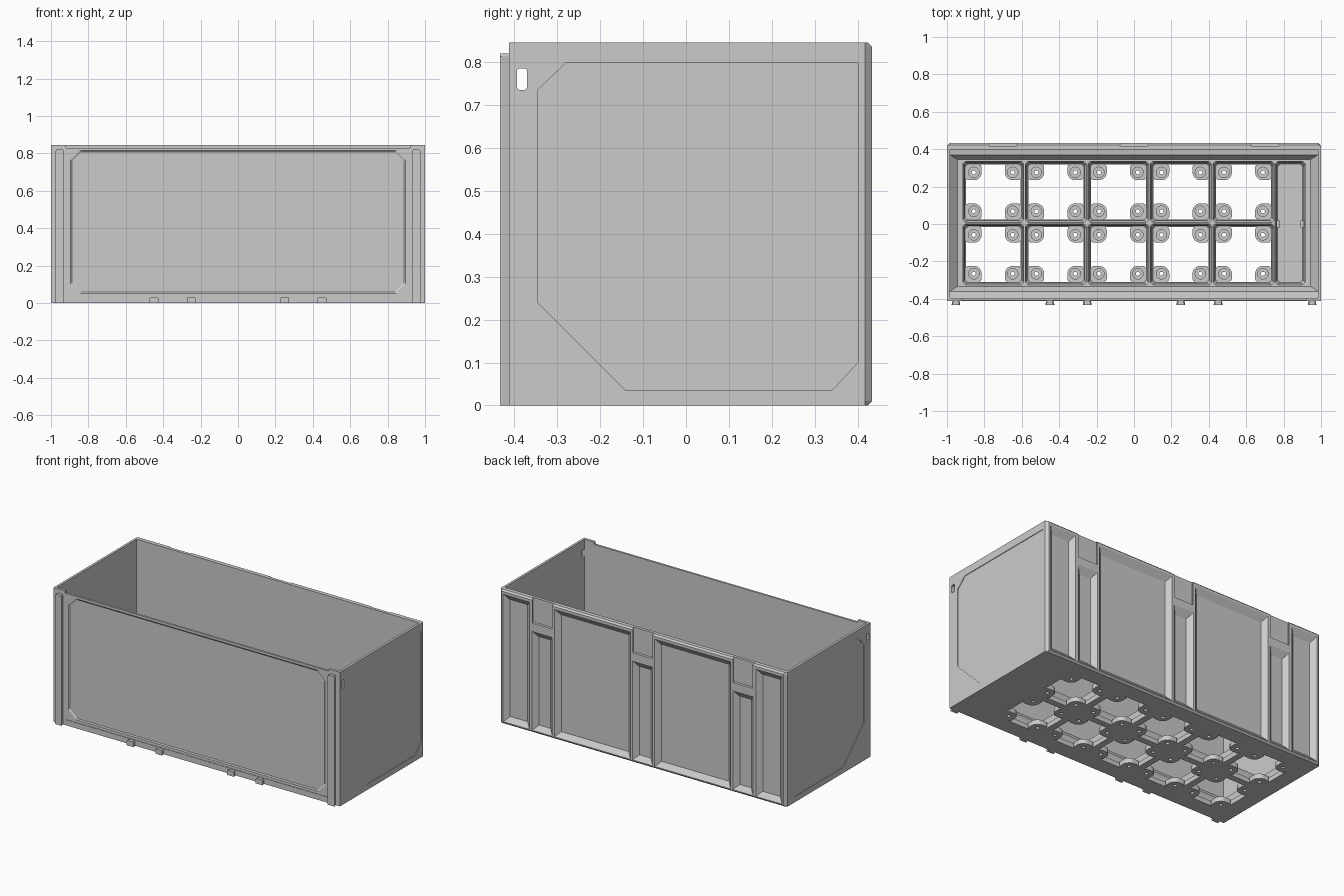
import bpy, bmesh, math

if "Cube" in bpy.data.objects:
    bpy.data.objects.remove(bpy.data.objects["Cube"])


def loft(bm, rings):
    """Closed solid through matching rings of 3D points."""
    vs = [[bm.verts.new(p) for p in r] for r in rings]
    n = len(vs[0])
    for a, b in zip(vs, vs[1:]):
        for i in range(n):
            j = (i + 1) % n
            bm.faces.new((a[i], a[j], b[j], b[i]))
    bm.faces.new(vs[0][::-1])
    bm.faces.new(vs[-1])


def make(name, solids):
    bm = bmesh.new()
    for rings in solids:
        loft(bm, rings)
    bmesh.ops.recalc_face_normals(bm, faces=bm.faces)
    me = bpy.data.meshes.new(name)
    bm.to_mesh(me)
    bm.free()
    ob = bpy.data.objects.new(name, me)
    bpy.context.collection.objects.link(ob)
    return ob


def cut(ob, solids):
    c = make("cutter", solids)
    c.hide_render = True
    m = ob.modifiers.new("cut", 'BOOLEAN')
    m.operation, m.solver, m.object = 'DIFFERENCE', 'EXACT', c
    bpy.context.view_layer.objects.active = ob
    bpy.ops.object.modifier_apply(modifier=m.name)
    bpy.data.objects.remove(c)


def rect(x0, x1, y0, y1):
    return [(x0, y0), (x1, y0), (x1, y1), (x0, y1)]


def octo(x0, x1, y0, y1, c):
    return [(x0 + c, y0), (x1 - c, y0), (x1, y0 + c), (x1, y1 - c),
            (x1 - c, y1), (x0 + c, y1), (x0, y1 - c), (x0, y0 + c)]


def on_z(pts, z):
    return [(a, b, z) for a, b in pts]


def on_y(pts, y):
    return [(a, y, b) for a, b in pts]


def on_x(pts, x):
    return [(x, a, b) for a, b in pts]


def box(x0, x1, y0, y1, z0, z1):
    return [on_z(rect(x0, x1, y0, y1), z) for z in (z0, z1)]


def circle(cx, cy, r, n=20):
    return [(cx + r * math.cos(2 * math.pi * i / n), cy + r * math.sin(2 * math.pi * i / n)) for i in range(n)]


H, FRONT, BACK = 0.845, -0.412, 0.433
FLOOR, TAB = 0.08, 0.03


# Outer shell with softened back edges
def outline(yb):
    return [(-1, FRONT), (1, FRONT), (1, 0.417), (0.985, yb), (-0.985, yb), (-1, 0.417)]


body = make("bin_body", [[on_z(outline(0.423), 0), on_z(outline(BACK), 0.01),
                          on_z(outline(BACK), H - 0.01), on_z(outline(0.423), H)]])

# Cavity with sloped skirt around the floor
cut(body, [[on_z(rect(-0.945, 0.945, -0.335, 0.345), FLOOR),
            on_z(rect(-0.985, 0.985, -0.36, 0.37), 0.12),
            on_z(rect(-0.985, 0.985, -0.396, 0.397), 0.125),
            on_z(rect(-0.985, 0.985, -0.396, 0.397), 0.9)]])

# Front wall: lowered rim and recessed panel with cut corners
cut(body, [box(-0.92, 0.92, -0.5, -0.39, 0.83, 0.9)])
cut(body, [[on_y(rect(-0.92, 0.92, 0.035, 0.90), -0.5), on_y(rect(-0.92, 0.92, 0.035, 0.90), FRONT + 0.003)]])
cut(body, [[on_y(octo(-0.895, 0.895, 0.052, 0.815, 0.05), -0.5),
            on_y(octo(-0.895, 0.895, 0.052, 0.815, 0.05), FRONT + 0.003),
            on_y(octo(-0.888, 0.888, 0.059, 0.808, 0.05), FRONT + 0.008)]])

# Side walls: inset panels and hand slots
side = [(-0.345, 0.24), (-0.14, 0.035), (0.34, 0.035), (0.40, 0.10),
        (0.40, 0.797), (-0.28, 0.797), (-0.345, 0.735)]
cut(body, [[on_x(side, s * 1.02), on_x(side, s * 0.996)] for s in (-1, 1)])
slot = octo(-0.394, -0.37, 0.735, 0.785, 0.005)
cut(body, [[on_x(slot, -1.1), on_x(slot, 1.1)]])

# Back wall: tapered pockets and latch notches
pockets = []
wide = [(0.79, 0.972, 0.82), (0.085, 0.615, 0.82)]
spans = [s for a, b, t in wide for s in ((a, b, t), (-b, -a, t))]
spans += [(c - 0.07, c + 0.07, 0.64) for c in (-0.7, 0, 0.7)]
for a, b, t in spans:
    w = 0.03
    inner = rect(a + w, b - w, 0.015 + w, t - 0.04)
    pockets.append([on_y(rect(a, b, 0.015, t), 0.46), on_y(rect(a, b, 0.015, t), BACK), on_y(inner, 0.406)])
cut(body, pockets)
cut(body, [[on_z([(c - 0.068, 0.5), (c - 0.068, BACK), (c - 0.076, 0.416),
                  (c + 0.076, 0.416), (c + 0.068, BACK), (c + 0.068, 0.5)], z) for z in (0.69, 0.9)]
           for c in (-0.7, 0, 0.7)])

# Floor grid: tapered square sockets, side tray, cross openings, round seats
centres = [(-0.7525 + 0.3345 * i, y) for i in range(5) for y in (0.172, -0.162)]


def socket(x0, x1, y0, y1):
    rings = []
    for z, d in ((TAB, 0.013), (0.036, 0.009), (0.055, 0.009), (0.075, 0), (0.1, 0)):
        rings.append(on_z(octo(x0 + d, x1 - d, y0 + d, y1 - d, 0.014), z))
    return rings


cut(body, [socket(x - 0.163, x + 0.163, y - 0.163, y + 0.163) for x, y in centres]
    + [socket(0.755, 0.915, -0.325, 0.335)])

quad = [(0.147, 0.078), (0.142, 0.066), (0.132, 0.062)]
quad += [(0.104 + 0.042 * math.cos(a), 0.104 + 0.042 * math.sin(a))
         for a in [math.radians(-90 - 15 * k) for k in range(7)]]
quad += [(0.062, 0.132), (0.066, 0.142), (0.078, 0.147)]
cross = []
for k in range(4):
    c, s = round(math.cos(k * math.pi / 2)), round(math.sin(k * math.pi / 2))
    cross += [(c * x - s * y, s * x + c * y) for x, y in quad]
cut(body, [[on_z([(cx + x, cy + y) for x, y in cross], z) for z in (-0.02, 0.045)] for cx, cy in centres])

seats = [(x + i * 0.104, y + j * 0.104) for x, y in centres for i in (-1, 1) for j in (-1, 1)]
cut(body, [[on_z(circle(x, y, 0.028), z) for z in (0.016, 0.034)] for x, y in seats])
cut(body, [[on_z(circle(x, y, 0.011, 12), z) for z in (-0.02, 0.025)] for x, y in seats])

# Small clips in the side tray
make("tray_clips", [box(0.762, 0.78, -0.018, 0.018, 0.03, 0.075), box(0.89, 0.908, -0.018, 0.018, 0.03, 0.075)])


# Dovetail rails and feet on the front
def dovetail(cx, w, z1):
    sec = [(cx - w * 0.7, FRONT + 0.006), (cx - w, -0.429), (cx - w, -0.433),
           (cx + w, -0.433), (cx + w, -0.429), (cx + w * 0.7, FRONT + 0.006)]
    top = [(cx + (x - cx) * 0.75, y) for x, y in sec]
    return [on_z(sec, 0), on_z(sec, z1 - 0.008), on_z(top, z1)]


make("front_rails", [dovetail(s * 0.952, 0.023, 0.82) for s in (-1, 1)])
make("front_feet", [dovetail(x, 0.024, 0.032) for x in (-0.45, -0.25, 0.25, 0.45)])
